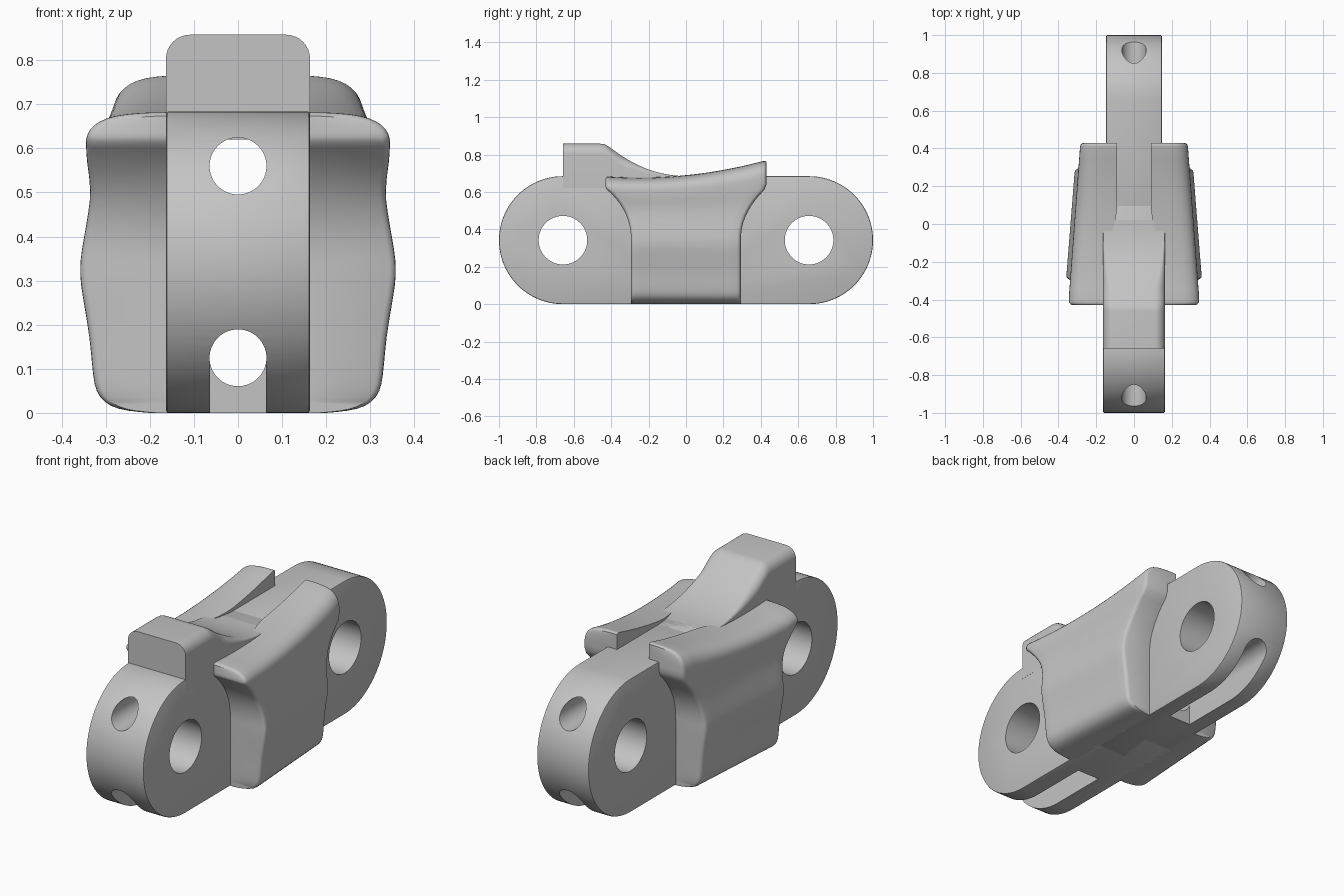
import bpy, bmesh
from math import sin, cos, pi, sqrt

cube = bpy.data.objects.get("Cube")
if cube:
    bpy.data.objects.remove(cube, do_unlink=True)

R = 0.342           # end radius and pin height
PIN = 1 - R         # pin distance from the middle

steel = bpy.data.materials.new("plain grey")
steel.use_nodes = True
GREY = (0.55, 0.55, 0.55, 1)
steel.diffuse_color = GREY
steel.node_tree.nodes["Principled BSDF"].inputs["Base Color"].default_value = GREY


def finish(name, bm):
    bmesh.ops.recalc_face_normals(bm, faces=bm.faces)
    me = bpy.data.meshes.new(name)
    bm.to_mesh(me)
    bm.free()
    me.materials.append(steel)
    ob = bpy.data.objects.new(name, me)
    bpy.context.collection.objects.link(ob)
    return ob


def activate(ob):
    bpy.ops.object.select_all(action='DESELECT')
    ob.select_set(True)
    bpy.context.view_layer.objects.active = ob


def smooth(ob, angle=0.6):
    activate(ob)
    bpy.ops.object.shade_smooth_by_angle(angle=angle)


def extrude(name, pts, lo, hi, axis):
    """Prism of a 2D outline along x (y,z points) or along y (x,z points)."""
    bm = bmesh.new()
    rings = []
    for d in (lo, hi):
        rings.append([bm.verts.new((d, a, z) if axis == 'x' else (a, d, z))
                      for a, z in pts])
    n = len(pts)
    for i in range(n):
        j = (i + 1) % n
        bm.faces.new((rings[0][i], rings[0][j], rings[1][j], rings[1][i]))
    bm.faces.new(rings[0])
    bm.faces.new(rings[1])
    return finish(name, bm)


def circle(c, z, r, n=56):
    return [(c + r * cos(2 * pi * i / n), z + r * sin(2 * pi * i / n)) for i in range(n)]


def loft(name, rows):
    """Skin closed rings whose points pair up left/right as i and n-1-i."""
    bm = bmesh.new()
    rings = [[bm.verts.new(p) for p in row] for row in rows]
    n = len(rings[0])
    for a, b in zip(rings, rings[1:]):
        for i in range(n):
            j = (i + 1) % n
            bm.faces.new((a[i], a[j], b[j], b[i]))
    for ring in (rings[0], rings[-1]):
        for i in range(n // 2 - 1):
            bm.faces.new((ring[i], ring[i + 1], ring[n - 2 - i], ring[n - 1 - i]))
    return finish(name, bm)


# Link halves: rounded end, pin hole, two cord tunnels and an open slot below
def link_half(name, side, half_width):
    arc = [(side * (PIN + R * cos(a)), R + R * sin(a))
           for a in (-pi / 2 + pi * i / 48 for i in range(49))]
    outline = [(-0.1 * side, 0)] + arc + [(-0.1 * side, 2 * R)]
    ob = extrude(name, outline, -half_width, half_width, 'x')
    bev = ob.modifiers.new("rim", 'BEVEL')
    bev.width, bev.segments, bev.limit_method, bev.angle_limit = 0.006, 2, 'ANGLE', 1.0
    r, low = 0.0645, 0.125
    ends = sorted((side * 0.35, side * 1.2))
    w = r - 0.0005
    cutters = [
        extrude("pin_cutter", circle(side * PIN, R, 0.13), -1, 1, 'x'),
        extrude("upper_cutter", circle(0, 0.56, r), -2, 2, 'y'),
        extrude("lower_cutter", circle(0, low, r), -2, 2, 'y'),
        extrude("slot_cutter", [(-w, -0.2), (w, -0.2), (w, low), (-w, low)], *ends, 'y'),
    ]
    for c in cutters:
        c.hide_render = True
        m = ob.modifiers.new(c.name, 'BOOLEAN')
        m.operation, m.solver, m.object = 'DIFFERENCE', 'EXACT', c
    activate(ob)
    for m in list(ob.modifiers):
        bpy.ops.object.modifier_apply(modifier=m.name)
    for c in cutters:
        bpy.data.objects.remove(c, do_unlink=True)
    smooth(ob)


link_half("front_link", -1, 0.163)
link_half("back_link", 1, 0.147)


# Tooth: block with rounded top corners running down in a concave slope
def tooth_row(y, top):
    r = max(0.004, min(0.055, (top - 0.68) * 0.5))
    w = 0.1635
    half = [(w, 0.62)] + [(w - r + r * cos(a), top - r + r * sin(a))
                          for a in (pi / 2 * i / 8 for i in range(9))]
    return [(x, y, z) for x, z in half] + [(-x, y, z) for x, z in reversed(half)]


slope = [(-PIN, 0.858), (-0.46, 0.858), (-0.435, 0.855), (-0.415, 0.843)]
for i in range(17):
    t = i / 16
    slope.append((-0.39 + 0.41 * t, 0.684 + 0.142 * (1 - t) ** 2.2))
smooth(loft("tooth", [tooth_row(y, z) for y, z in slope]))


# Side wings: wavy section lofted along y, tapering and rising to the back
SECTION = [(0.20, 0), (0.25, 0.005), (0.29, 0.016), (0.315, 0.037), (0.327, 0.065),
           (0.333, 0.11), (0.339, 0.17), (0.35, 0.24), (0.358, 0.29), (0.36, 0.33),
           (0.356, 0.37), (0.345, 0.43), (0.336, 0.485), (0.335, 0.53), (0.338, 0.57),
           (0.338, 0.61), (0.333, 0.635), (0.318, 0.655), (0.29, 0.671), (0.25, 0.68),
           (0.20, 0.684), (0.15, 0.685)]


def dense(pts):
    """Insert curve midpoints for a finer section."""
    out = []
    for i in range(len(pts) - 1):
        p = [pts[max(0, min(len(pts) - 1, i + k))] for k in (-1, 0, 1, 2)]
        out.append(p[1])
        out.append(tuple((9 * (p[1][k] + p[2][k]) - p[0][k] - p[3][k]) / 16 for k in (0, 1)))
    return out + [pts[-1]]


def reach(z):
    """Half length of the wing at a height, hollowed around the pin ends."""
    h = min(max(z - R, 0), 0.285)
    return PIN - sqrt(0.365 ** 2 - h * h)


def rise(y):
    return 0.09 * (abs(y + 0.25) / 0.67) ** 2 - 0.008


def inner(y):
    t = min(1, max(0, (0.1 - y) / 0.35))
    return 0.09 + 0.065 * t * t * (3 - 2 * t)


def wing(name, side):
    # rounded rims: (distance from the end, shrink)
    rim = [(0, 0.016), (0.005, 0.007), (0.011, 0.002), (0.02, 0)]
    steps = [(0, d, s) for d, s in rim] + [(i / 20, 0, 0) for i in range(2, 19)]
    steps += [(1, -d, s) for d, s in reversed(rim)]
    rows = []
    for t, d, shrink in steps:
        outer, inside = [], []
        for x0, z0 in dense(SECTION):
            k = max(0, (z0 - 0.42) / 0.265)
            front, back = -reach(z0), reach(z0 + 0.085 * k)
            y = front + (back - front) * t + d
            z = z0 + k * (rise(y) - shrink * 0.6)
            x = x0 * (1 - 0.22 * (y + 0.3)) - shrink
            xi = 0.14 if z0 < 0.5 else min(0.14, inner(y))
            outer.append((side * max(x, xi + 0.002), y, z))
            inside.append((side * xi, y, z))
        rows.append(outer + inside[::-1])
    smooth(loft(name, rows), 0.7)


wing("left_wing", 1)
wing("right_wing", -1)
